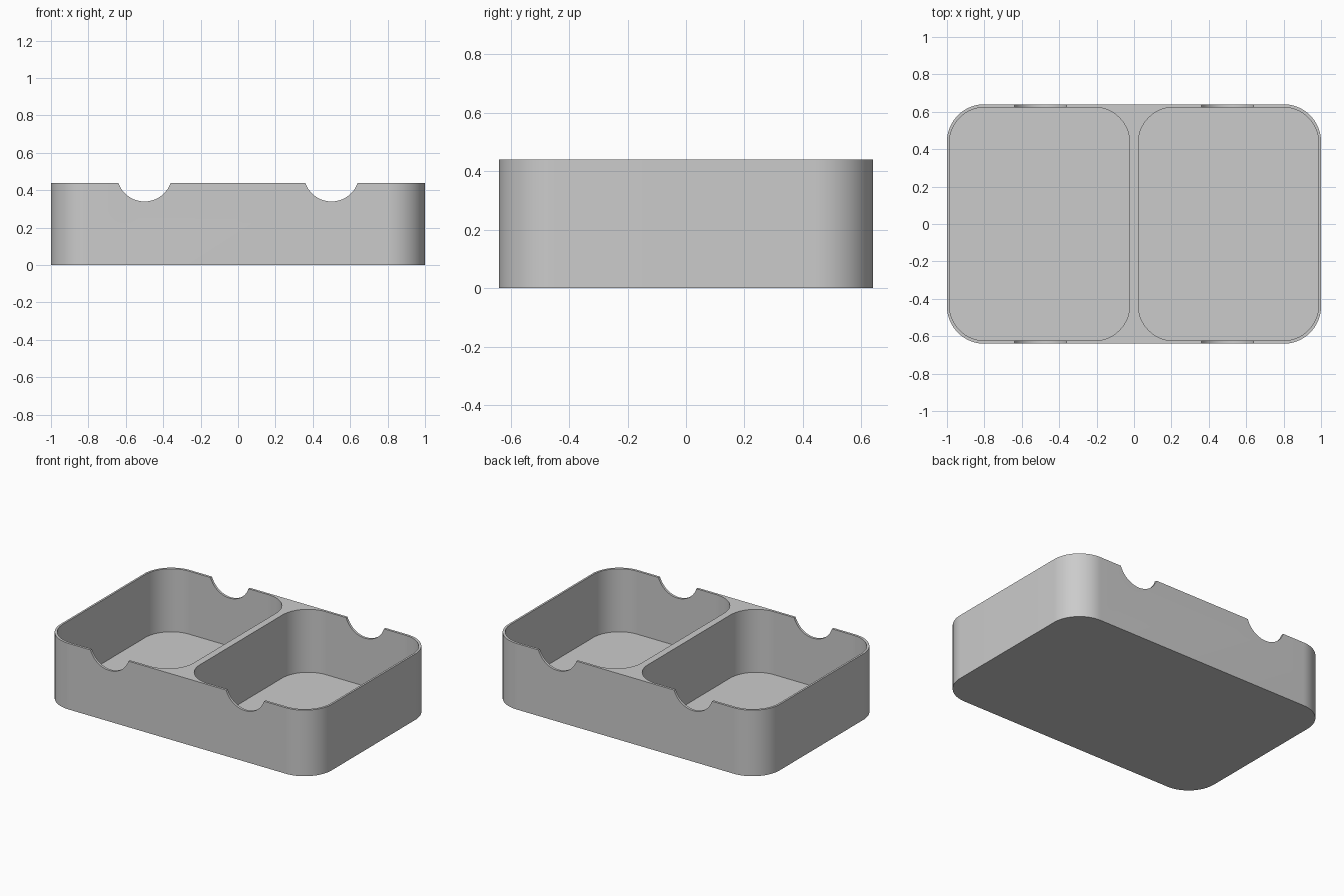
import bpy, bmesh, math
from mathutils import Matrix

if "Cube" in bpy.data.objects:
    bpy.data.objects.remove(bpy.data.objects["Cube"], do_unlink=True)

HEIGHT, FLOOR, RADIUS = 0.44, 0.02, 0.19

grey = bpy.data.materials.new("plain grey")
grey.use_nodes = True
colour = (0.6, 0.6, 0.6, 1)
grey.diffuse_color = colour
grey.node_tree.nodes["Principled BSDF"].inputs["Base Color"].default_value = colour


def finish(name, bm):
    bmesh.ops.recalc_face_normals(bm, faces=bm.faces)
    mesh = bpy.data.meshes.new(name)
    bm.to_mesh(mesh)
    bm.free()
    mesh.materials.append(grey)
    obj = bpy.data.objects.new(name, mesh)
    bpy.context.collection.objects.link(obj)
    return obj


def rounded_block(name, cx, half_x, half_y, radius, z0, z1, steps=24):
    """Upright block with rounded vertical corners."""
    bm = bmesh.new()
    ring = []
    corners = ((1, 1), (-1, 1), (-1, -1), (1, -1))
    for quarter, (sx, sy) in enumerate(corners):
        for i in range(steps + 1):
            a = (quarter + i / steps) * math.pi / 2
            ring.append(bm.verts.new((cx + sx * (half_x - radius) + radius * math.cos(a),
                                      sy * (half_y - radius) + radius * math.sin(a), z0)))
    base = bm.faces.new(ring)
    top = bmesh.ops.extrude_face_region(bm, geom=[base])["geom"]
    bmesh.ops.translate(bm, vec=(0, 0, z1 - z0),
                        verts=[v for v in top if isinstance(v, bmesh.types.BMVert)])
    return finish(name, bm)


def notch_cylinder(name, cx):
    """Cylinder lying front to back, for the finger notches."""
    bm = bmesh.new()
    bmesh.ops.create_cone(bm, cap_ends=True, segments=96, radius1=0.148, radius2=0.148, depth=2,
                          matrix=Matrix.Translation((cx, 0, 0.488)) @ Matrix.Rotation(math.pi / 2, 4, "X"))
    return finish(name, bm)


# Outer body
tray = rounded_block("tray", 0, 1, 0.64, 0.2, 0, HEIGHT)

# Two pockets, each with a notch through its front and back walls
cutters = []
for side, label in ((1, "left"), (-1, "right")):
    cutters.append(rounded_block(label + "_pocket_cutter", side * 0.505, 0.482, 0.624,
                                 RADIUS, FLOOR, HEIGHT + 0.2))
    cutters.append(notch_cylinder(label + "_notch_cutter", side * 0.5))

bpy.context.view_layer.objects.active = tray
for cutter in cutters:
    cutter.hide_render = True
    mod = tray.modifiers.new(cutter.name, "BOOLEAN")
    mod.operation, mod.solver, mod.object = "DIFFERENCE", "EXACT", cutter
    bpy.ops.object.modifier_apply(modifier=mod.name)
    bpy.data.objects.remove(cutter, do_unlink=True)

# Smooth corners, crisp rims
bpy.ops.object.select_all(action="DESELECT")
tray.select_set(True)
bpy.ops.object.shade_smooth_by_angle(angle=math.radians(30))
